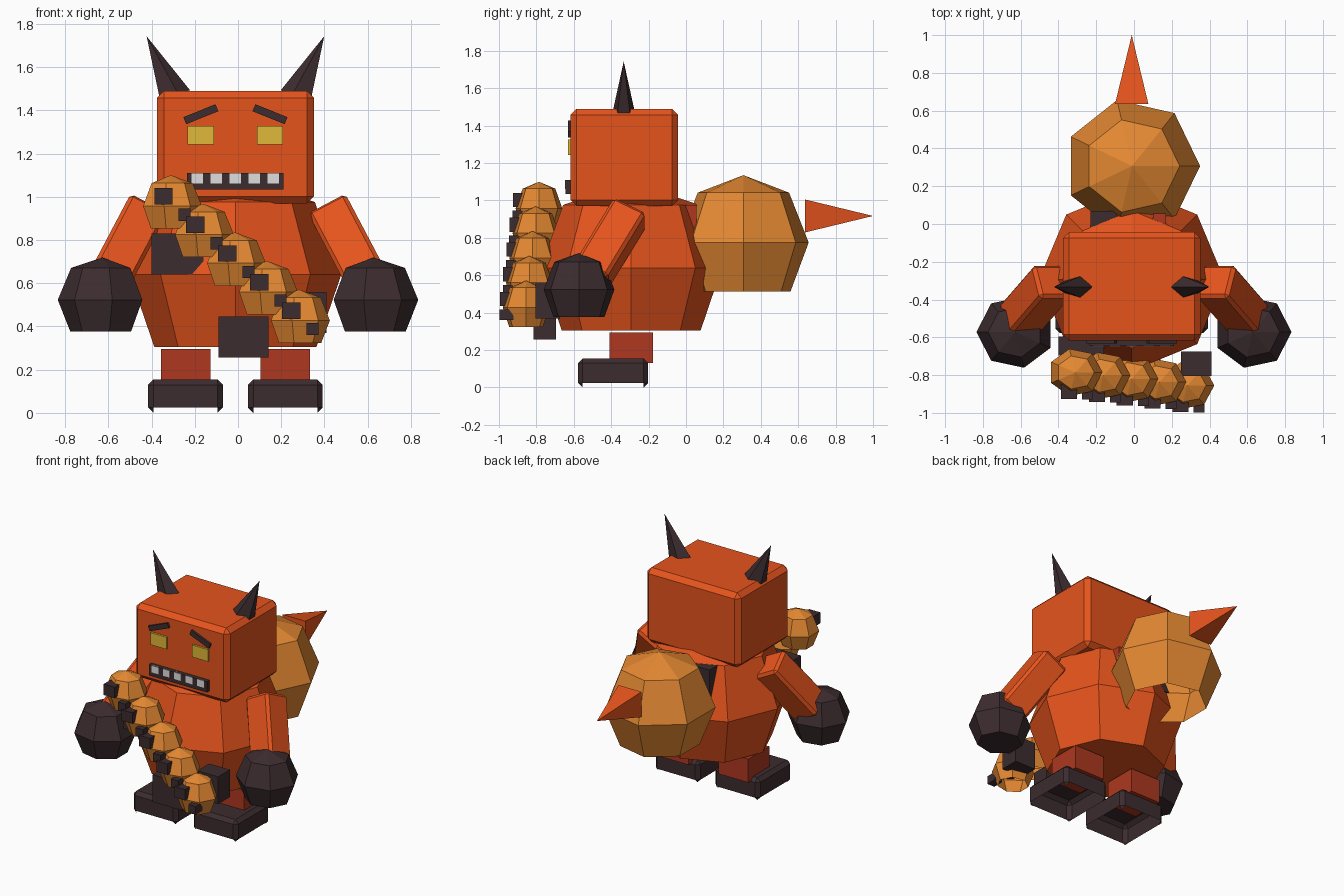
import bpy, bmesh, math
from mathutils import Matrix, Vector

cube = bpy.data.objects.get("Cube")
if cube:
    bpy.data.objects.remove(cube, do_unlink=True)

CX = -0.012  # middle of the torso, head and legs


def material(name, r, g, b):
    m = bpy.data.materials.new(name)
    m.use_nodes = True
    m.diffuse_color = (r, g, b, 1)
    m.node_tree.nodes["Principled BSDF"].inputs["Base Color"].default_value = (r, g, b, 1)
    return m


ORANGE = material("red orange", 0.79, 0.088, 0.012)
AMBER = material("amber", 0.78, 0.25, 0.032)
DARK = material("dark brown", 0.045, 0.025, 0.028)
YELLOW = material("yellow", 0.74, 0.48, 0.041)
WHITE = material("tooth white", 0.74, 0.74, 0.74)
RED = material("brick red", 0.42, 0.039, 0.014)


def finish(name, bm, mat):
    bmesh.ops.recalc_face_normals(bm, faces=bm.faces)
    mesh = bpy.data.meshes.new(name)
    bm.to_mesh(mesh)
    bm.free()
    mesh.materials.append(mat)
    obj = bpy.data.objects.new(name, mesh)
    bpy.context.collection.objects.link(obj)
    return obj


def box(name, mat, centre, size, bevel=0, rot=None, open_bottom=False):
    bm = bmesh.new()
    bmesh.ops.create_cube(bm, size=1)
    bmesh.ops.scale(bm, vec=size, verts=bm.verts)
    if bevel:
        bmesh.ops.bevel(bm, geom=bm.edges[:], offset=bevel, segments=1, affect='EDGES')
    if open_bottom:
        bm.normal_update()
        down = [f for f in bm.faces if f.normal.z < -0.65]
        bmesh.ops.delete(bm, geom=down, context='FACES')
    m = Matrix.Translation(centre) @ (rot.to_4x4() if rot else Matrix())
    bmesh.ops.transform(bm, matrix=m, verts=bm.verts)
    return finish(name, bm, mat)


def ball(name, mat, centre, radii, rings, apex, sides=7, closed=True, flip=1):
    """Faceted ball: rings are (height, radius) factors, then a top point."""
    bm = bmesh.new()
    c = Vector(centre)
    loops = []
    for h, r in rings:
        loop = []
        for i in range(sides):
            a = math.tau * i / sides
            p = Vector((flip * math.cos(a) * r * radii[0], math.sin(a) * r * radii[1], h * radii[2]))
            loop.append(bm.verts.new(c + p))
        loops.append(loop)
    for lo, hi in zip(loops, loops[1:]):
        for i in range(sides):
            j = (i + 1) % sides
            bm.faces.new((lo[i], lo[j], hi[j], hi[i]))
    top = bm.verts.new(c + Vector((0, 0, apex * radii[2])))
    for i in range(sides):
        bm.faces.new((loops[-1][i], loops[-1][(i + 1) % sides], top))
    if closed:
        bm.faces.new(loops[0][::-1])
    return finish(name, bm, mat)


def spike(name, mat, base, tip, radius, sides, stretch=1, roll=0):
    base, tip = Vector(base), Vector(tip)
    axis = tip - base
    bm = bmesh.new()
    bmesh.ops.create_cone(bm, cap_ends=True, segments=sides, radius1=radius, radius2=0, depth=axis.length)
    bmesh.ops.rotate(bm, verts=bm.verts, matrix=Matrix.Rotation(roll, 3, 'Z'))
    bmesh.ops.scale(bm, verts=bm.verts, vec=(1, stretch, 1))
    m = Matrix.Translation((base + tip) / 2) @ axis.to_track_quat('Z', 'Y').to_matrix().to_4x4()
    bmesh.ops.transform(bm, matrix=m, verts=bm.verts)
    return finish(name, bm, mat)


SPHERE = [(-0.73, 0.72), (0, 1), (0.74, 0.7)]

# Torso and head
ball("torso", ORANGE, (CX, -0.293, 0.64), (0.49, 0.485, 0.46),
     [(-0.73, 0.765), (0, 1), (0.73, 0.75)], 1, sides=8)
box("head", ORANGE, (CX, -0.33, 1.23), (0.726, 0.574, 0.52), bevel=0.032)

# Mouth and teeth
box("mouth", DARK, (CX, -0.625, 1.072), (0.446, 0.04, 0.076))
for i in range(-2, 3):
    box("tooth", WHITE, (CX + i * 0.088, -0.63, 1.086), (0.053, 0.036, 0.048))

# Paired parts
for s, side in ((-1, "right"), (1, "left")):
    box(side + "_eye", YELLOW, (CX + s * 0.16, -0.622, 1.285), (0.122, 0.018, 0.084))
    box(side + "_brow", DARK, (CX + s * 0.16, -0.622, 1.382), (0.16, 0.02, 0.035),
        rot=Matrix.Rotation(s * math.radians(22), 3, 'Y'))
    spike(side + "_horn", DARK, (CX + s * 0.285, -0.333, 1.46), (CX + s * 0.411, -0.333, 1.743),
          0.063, 5, stretch=1.3)
    # Arms reach forward and outward into the fists, their width kept square to the front
    shoulder, wrist = Vector((s * 0.428, -0.3, 0.935)), Vector((s * 0.61, -0.51, 0.59))
    z_axis = (wrist - shoulder).normalized()
    x_axis = Vector((0, 1, 0)).cross(z_axis).normalized()
    aim = Matrix((x_axis, z_axis.cross(x_axis), z_axis)).transposed()
    box(side + "_arm", ORANGE, (shoulder + wrist) / 2, (0.195, 0.195, (wrist - shoulder).length),
        bevel=0.018, rot=aim)
    ball(side + "_fist", DARK, (s * 0.628, -0.572, 0.523), (0.206, 0.194, 0.2),
         SPHERE, 0.98, flip=s)
    # Legs and hollow-soled feet
    box(side + "_leg", RED, (CX + s * 0.23, -0.292, 0.213), (0.23, 0.232, 0.164))
    box(side + "_foot", DARK, (CX + s * 0.231, -0.39, 0.0775), (0.346, 0.376, 0.155),
        bevel=0.025, open_bottom=True)

# Tail: large open-bottomed ball with a pointed tip
ball("tail_ball", AMBER, (-0.01, 0.307, 0.775), (0.36, 0.358, 0.36), SPHERE, 1, closed=False)
spike("tail_tip", ORANGE, (CX, 0.635, 0.917), (CX, 1.0, 0.917), 0.125, 4, roll=math.pi / 4)
box("tail_root", RED, (0.135, 0.0, 0.9), (0.07, 0.11, 0.15))
box("back_block", DARK, (-0.16, 0.005, 0.875), (0.14, 0.13, 0.2))

# Chain of studded balls held across the front
for i in range(5):
    t = i / 4
    c = Vector((-0.31, -0.786, 0.957)).lerp(Vector((0.282, -0.855, 0.428)), t)
    ball("chain_ball", AMBER, c, (0.143, 0.128, 0.143), SPHERE, 1, closed=False)
    box("large_stud", DARK, c + Vector((-0.035, -0.1, 0.045)), (0.085, 0.08, 0.076))
    box("small_stud", DARK, c + Vector((0.062, -0.105, -0.04)), (0.056, 0.074, 0.056))

# Blocks behind the chain
box("upper_block", DARK, (-0.28, -0.645, 0.735), (0.24, 0.1, 0.19))
box("lower_block", DARK, (0.025, -0.755, 0.351), (0.23, 0.12, 0.19))
box("end_block", DARK, (0.33, -0.74, 0.465), (0.16, 0.13, 0.19))
